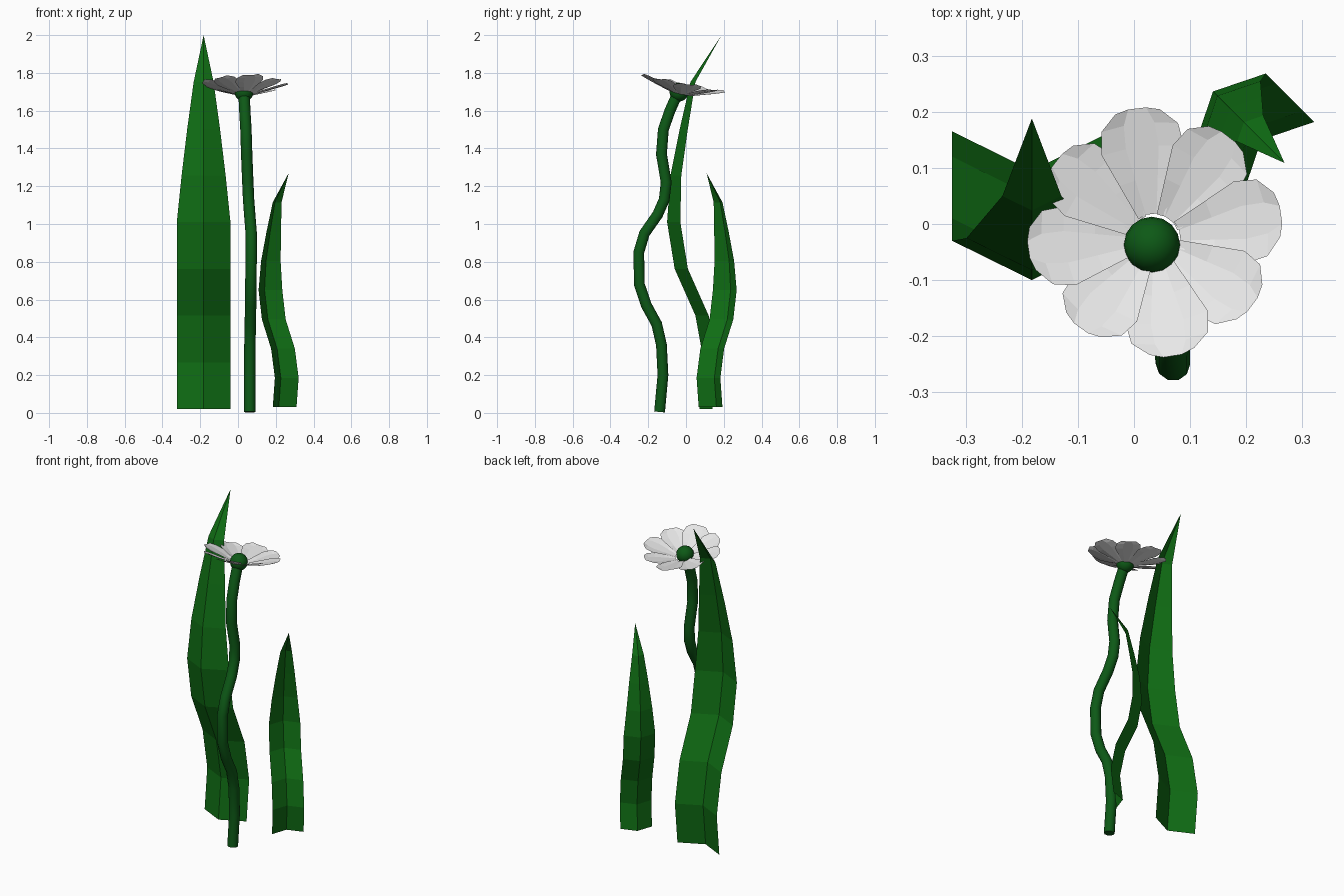
import bpy
from math import radians, cos, sin
from mathutils import Matrix, Vector

if "Cube" in bpy.data.objects:
    bpy.data.objects.remove(bpy.data.objects["Cube"])


def material(name, color):
    m = bpy.data.materials.new(name)
    m.diffuse_color = (*color, 1)
    m.use_nodes = True
    m.node_tree.nodes["Principled BSDF"].inputs["Base Color"].default_value = m.diffuse_color
    return m


leaf_green = material("leaf green", (0.005, 0.155, 0.007))
stem_green = material("stem green", (0.004, 0.10, 0.008))
petal_white = material("petal white", (0.8, 0.8, 0.8))


def strip(name, rows, mat):
    """Mesh from rows of equal point count; the last row may be a single tip."""
    verts, ids = [], []
    for row in rows:
        ids.append(list(range(len(verts), len(verts) + len(row))))
        verts += row
    faces = []
    for a, b in zip(ids, ids[1:]):
        for j in range(len(a) - 1):
            if len(b) == 1:
                faces.append((a[j], a[j + 1], b[0]))
            else:
                faces.append((a[j], a[j + 1], b[j + 1], b[j]))
    me = bpy.data.meshes.new(name)
    me.from_pydata(verts, [], faces)
    me.materials.append(mat)
    ob = bpy.data.objects.new(name, me)
    bpy.context.collection.objects.link(ob)
    return ob


# Leaf blades: V-folded strips that bend towards local -y (the ridge side)
BEND = [0, -0.025, 0.02, 0.13, 0.17, 0.165, 0.13, 0.09, -0.048]
WIDTH = [1, 1, 1, 1, 1, 0.82, 0.61, 0.37, 0]


def leaf(name, base, angle, scale):
    rows = []
    for i, (b, w) in enumerate(zip(BEND, WIDTH)):
        z = 0.2475 * i
        if w:
            h = 0.142 * w
            rows.append([(-h, -b, z), (0, -b - 0.07 * w, z), (h, -b, z)])
        else:
            rows.append([(0, -b, z)])
    ob = strip(name, rows, leaf_green)
    ob.data.transform(Matrix.Translation(base) @ Matrix.Rotation(radians(angle), 4, 'Z')
                      @ Matrix.Scale(scale, 4))


leaf("tall_leaf", (-0.182, 0.14, 0.02), 0, 1.0)
leaf("short_leaf", (0.247, 0.13, 0.03), 225, 0.626)

# Wavy stem
path = [(0.062, -0.14, 0.005), (0.062, -0.122, 0.2), (0.063, -0.13, 0.36), (0.065, -0.155, 0.47),
        (0.067, -0.21, 0.57), (0.068, -0.247, 0.68), (0.07, -0.25, 0.85), (0.07, -0.22, 0.95),
        (0.062, -0.15, 1.05), (0.056, -0.115, 1.13), (0.052, -0.105, 1.22), (0.046, -0.13, 1.37),
        (0.042, -0.12, 1.5), (0.036, -0.085, 1.6), (0.032, -0.045, 1.69)]
cu = bpy.data.curves.new("stem", 'CURVE')
cu.dimensions = '3D'
cu.bevel_depth = 0.03
cu.bevel_resolution = 3
cu.use_fill_caps = True
sp = cu.splines.new('POLY')
sp.points.add(len(path) - 1)
for p, co in zip(sp.points, path):
    p.co = (*co, 1)
sp.use_smooth = True
cu.materials.append(stem_green)
bpy.context.collection.objects.link(bpy.data.objects.new("stem", cu))

# Round flower centre
bpy.ops.mesh.primitive_uv_sphere_add(segments=16, ring_count=10, radius=0.05,
                                     location=(0.032, -0.037, 1.698))
centre = bpy.context.object
centre.name = "flower_centre"
centre.data.materials.append(stem_green)
bpy.ops.object.shade_smooth()

# Eight overlapping petals forming a shallow tilted cup
PROFILE = [(0.05, 0.024), (0.11, 0.050), (0.165, 0.074), (0.205, 0.069), (0.232, 0.040)]
flower = Matrix.Translation((0.037, -0.03, 1.668)) @ Matrix.Rotation(-0.2, 4, 'X')
for k in range(8):
    rows = []
    for r, h in PROFILE:
        rows.append([(r - 0.012 * abs(s), s * h, 0.32 * r + 0.1 * s * h + 0.008 * abs(s))
                     for s in (-1, -0.4, 0.4, 1)])
    ob = strip(f"petal_{k + 1}", rows, petal_white)
    size = 1.0 if k % 2 == 0 else 0.96
    ob.data.transform(flower @ Matrix.Rotation(radians(8 + 45 * k), 4, 'Z') @ Matrix.Scale(size, 4))
